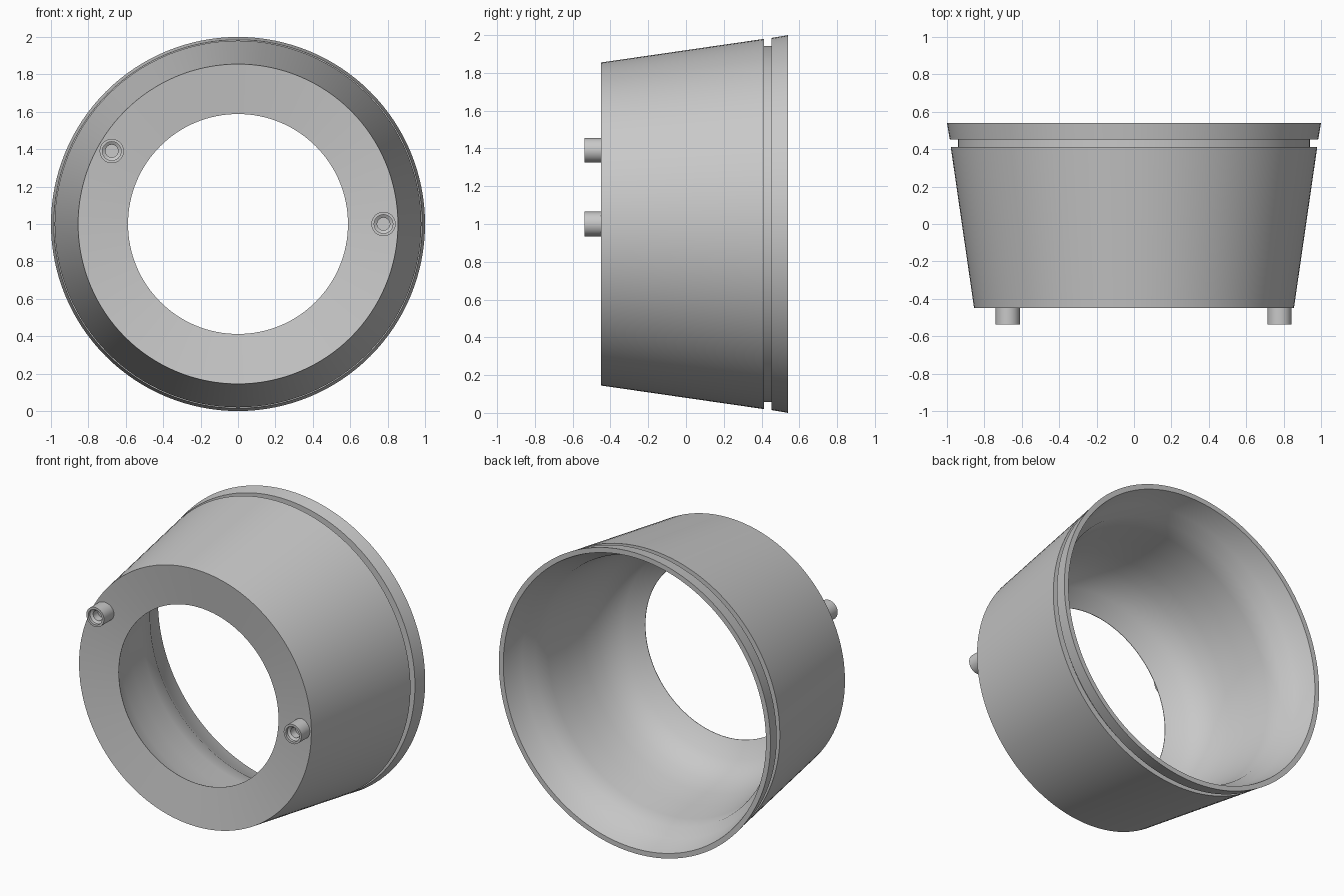
import bpy
import bmesh
from math import radians, tau
from mathutils import Vector

cube = bpy.data.objects.get("Cube")
if cube:
    bpy.data.objects.remove(cube, do_unlink=True)

grey = bpy.data.materials.new("plain grey")
grey.use_nodes = True
colour = (0.58, 0.58, 0.58, 1)
grey.diffuse_color = colour
grey.node_tree.nodes["Principled BSDF"].inputs["Base Color"].default_value = colour


def lathe(name, profile, centre_x, centre_z, sides, closed):
    """Turn a (radius, y) profile around an axis parallel to y."""
    bm = bmesh.new()
    centre = Vector((centre_x, 0, centre_z))
    verts = [bm.verts.new(centre + Vector((r, y, 0))) for r, y in profile]
    pairs = list(zip(verts, verts[1:]))
    if closed:
        pairs.append((verts[-1], verts[0]))
    edges = [bm.edges.new(pair) for pair in pairs]
    bmesh.ops.spin(bm, geom=verts + edges, cent=centre, axis=(0, 1, 0),
                   angle=tau, steps=sides, use_duplicate=False)
    bmesh.ops.remove_doubles(bm, verts=bm.verts, dist=0.0005)
    bmesh.ops.recalc_face_normals(bm, faces=bm.faces)
    mesh = bpy.data.meshes.new(name)
    bm.to_mesh(mesh)
    bm.free()
    mesh.materials.append(grey)
    obj = bpy.data.objects.new(name, mesh)
    bpy.context.collection.objects.link(obj)
    bpy.ops.object.select_all(action="DESELECT")
    obj.select_set(True)
    bpy.context.view_layer.objects.active = obj
    bpy.ops.object.shade_smooth_by_angle(angle=radians(35))
    return obj


# Tapered shell: dished front face, outer wall, groove, rear rim, then the inner
# wall and its rounded floor, which meets the front opening in a thin edge
shell = [
    (0.588, -0.414), (0.855, -0.45), (0.98, 0.413), (0.942, 0.413),
    (0.942, 0.453), (0.985, 0.453), (1.0, 0.54), (0.967, 0.54),
    (0.925, 0.4), (0.878, 0.33), (0.862, 0.22), (0.842, 0.06),
    (0.818, -0.09), (0.79, -0.2), (0.75, -0.28), (0.695, -0.345),
    (0.588, -0.411),
]
lathe("housing_shell", shell, 0, 1, 128, True)

# Hollow pins on the front face, each with a stepped bore
pin = [
    (0, -0.46), (0.034, -0.46), (0.034, -0.51), (0.05, -0.52),
    (0.05, -0.538), (0.065, -0.538), (0.065, -0.43), (0, -0.43),
]
for name, x, z in (("upper_pin", -0.675, 1.39), ("side_pin", 0.778, 1.0)):
    lathe(name, pin, x, z, 32, False)
